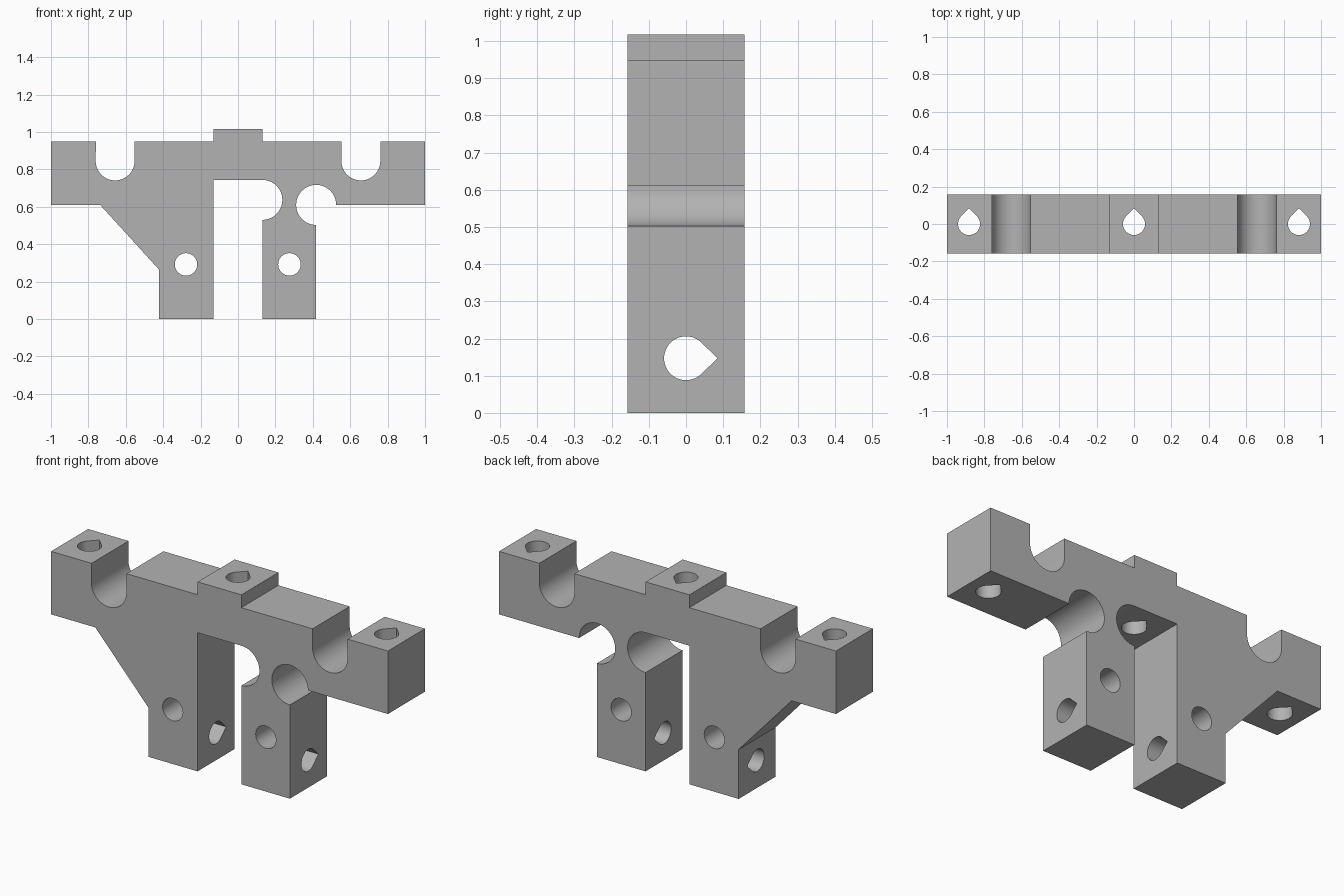
import bpy, bmesh
from math import radians, sin, cos, sqrt

cube = bpy.data.objects.get("Cube")
if cube:
    bpy.data.objects.remove(cube, do_unlink=True)

grey = bpy.data.materials.new("mid grey")
grey.use_nodes = True
grey.diffuse_color = (0.45, 0.45, 0.45, 1)
grey.node_tree.nodes["Principled BSDF"].inputs["Base Color"].default_value = (0.45, 0.45, 0.45, 1)

HALF_DEPTH = 0.157
HOLE_R = 0.06


def arc(cx, cz, r, start, end, n=32):
    """Points along an arc, angles in degrees."""
    angles = [radians(start + (end - start) * i / n) for i in range(n + 1)]
    return [(cx + r * cos(a), cz + r * sin(a)) for a in angles]


def prism(bm, points, place, low, high):
    """Extrude a 2D outline from low to high; place maps (u, v, w) to x, y, z."""
    ends = [[bm.verts.new(place(u, v, w)) for u, v in points] for w in (low, high)]
    bm.faces.new(ends[0])
    bm.faces.new(ends[1][::-1])
    for i in range(len(points)):
        j = (i + 1) % len(points)
        bm.faces.new((ends[0][i], ends[1][i], ends[1][j], ends[0][j]))


def finish(bm, name):
    bmesh.ops.recalc_face_normals(bm, faces=bm.faces)
    mesh = bpy.data.meshes.new(name)
    bm.to_mesh(mesh)
    bm.free()
    mesh.materials.append(grey)
    obj = bpy.data.objects.new(name, mesh)
    bpy.context.collection.objects.link(obj)
    return obj


def along_y(u, v, w):
    return (u, w, v)


# Bracket outline, clockwise from the top of the left-hand arm
outline = [(-1, 0.61), (-1, 0.948)]
outline += [(-0.76, 0.948)] + arc(-0.657, 0.845, 0.104, 180, 360) + [(-0.553, 0.948)]
outline += [(-0.13, 0.948), (-0.13, 1.017), (0.13, 1.017), (0.13, 0.948)]
outline += [(0.553, 0.948)] + arc(0.657, 0.845, 0.104, 180, 360) + [(0.761, 0.948)]
outline += [(1, 0.948), (1, 0.61)]
# Flexible neck between two round reliefs, then the two legs
outline += arc(0.418, 0.61, 0.107, 0, 270, 48)
outline += [(0.418, 0), (0.13, 0)]
outline += arc(0.13, 0.637, 0.107, -90, 90)
outline += [(-0.13, 0.744), (-0.13, 0), (-0.423, 0), (-0.423, 0.265), (-0.737, 0.61)]

bm = bmesh.new()
prism(bm, outline, along_y, -HALF_DEPTH, HALF_DEPTH)
bracket = finish(bm, "clamp_bracket")

# Bolt holes: round front to back, teardrop through the arms and legs
teardrop = arc(0, 0, HOLE_R - 0.001, 135, 405, 36) + [(0, HOLE_R * sqrt(2))]
bm = bmesh.new()
for x in (-0.278, 0.275):
    prism(bm, arc(x, 0.292, HOLE_R, 0, 352.5, 47), along_y, -0.3, 0.3)
for x in (-0.882, 0, 0.882):
    prism(bm, teardrop, lambda u, v, w: (x + u, v, w), 0.5, 1.2)
prism(bm, teardrop, lambda u, v, w: (w, v, 0.147 + u), -0.6, 0.6)
cutter = finish(bm, "hole_cutter")
cutter.hide_render = True

# Cut the holes, apply and drop the cutter
cut = bracket.modifiers.new("holes", 'BOOLEAN')
cut.operation = 'DIFFERENCE'
cut.solver = 'EXACT'
cut.object = cutter
bpy.ops.object.select_all(action='DESELECT')
bracket.select_set(True)
bpy.context.view_layer.objects.active = bracket
bpy.ops.object.modifier_apply(modifier=cut.name)
bpy.data.objects.remove(cutter, do_unlink=True)
bpy.ops.object.shade_smooth_by_angle(angle=radians(30))
